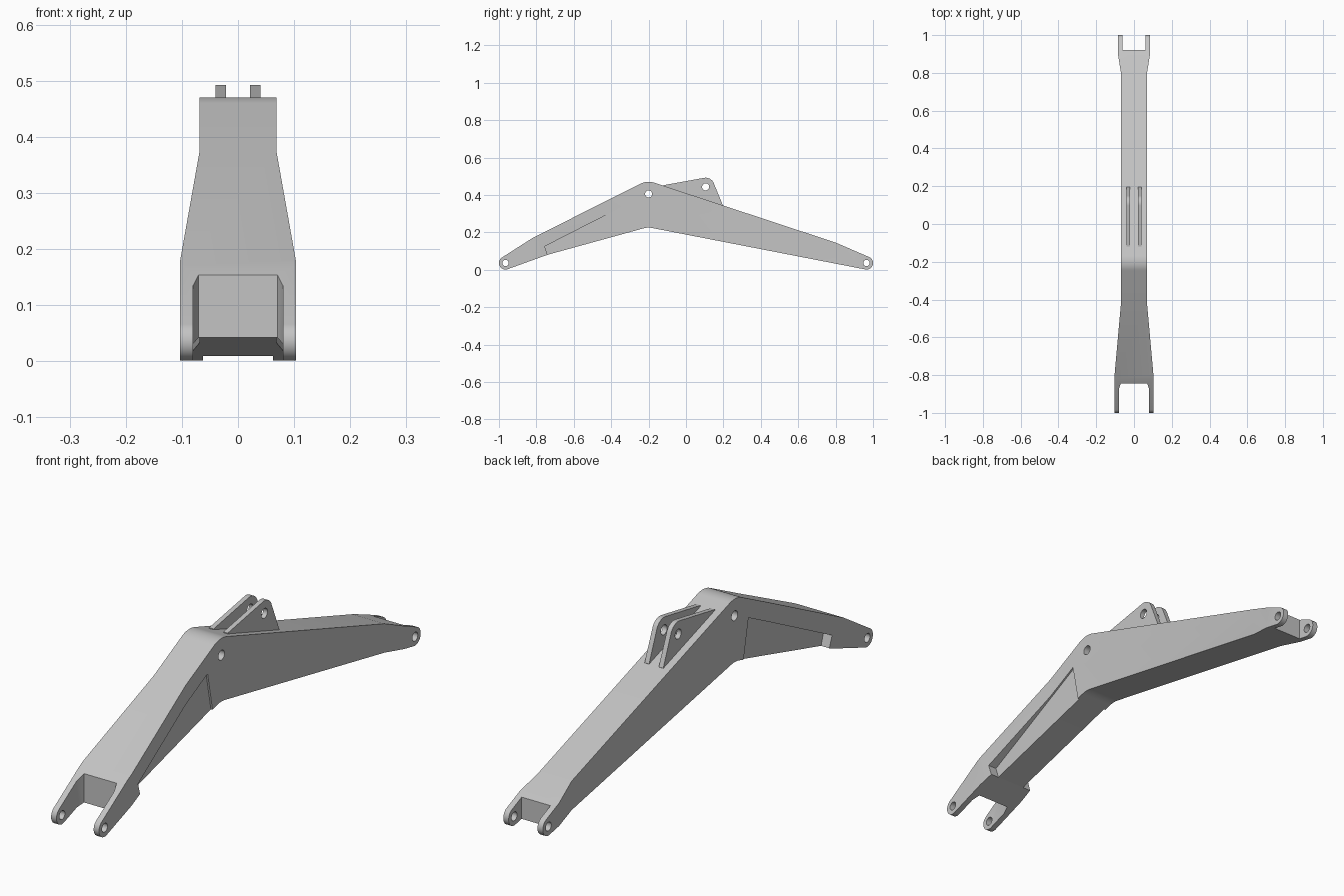
import bpy, bmesh, math
from mathutils import Vector

cube = bpy.data.objects.get("Cube")
if cube:
    bpy.data.objects.remove(cube, do_unlink=True)

steel = bpy.data.materials.new("steel_grey")
steel.use_nodes = True
GREY = (0.55, 0.55, 0.55, 1)
steel.diffuse_color = GREY
steel.node_tree.nodes["Principled BSDF"].inputs["Base Color"].default_value = GREY


def arc(cy, cz, r, start, end, steps=12):
    """Points on an arc, angles in degrees."""
    angles = [math.radians(start + (end - start) * i / steps) for i in range(steps + 1)]
    return [(cy + r * math.cos(a), cz + r * math.sin(a)) for a in angles]


def prism(name, outline, low, high, axis="X"):
    """Extrude an outline: (y, z) along X, or (x, y) along Z."""
    place = (lambda p, h: (h, *p)) if axis == "X" else (lambda p, h: (*p, h))
    bm = bmesh.new()
    face = bm.faces.new([bm.verts.new(place(p, low)) for p in outline])
    grown = bmesh.ops.extrude_face_region(bm, geom=[face])
    shift = Vector(place((0, 0), high - low))
    bmesh.ops.translate(bm, vec=shift,
                        verts=[v for v in grown["geom"] if isinstance(v, bmesh.types.BMVert)])
    bmesh.ops.recalc_face_normals(bm, faces=bm.faces)
    mesh = bpy.data.meshes.new(name)
    bm.to_mesh(mesh)
    bm.free()
    mesh.materials.append(steel)
    obj = bpy.data.objects.new(name, mesh)
    bpy.context.collection.objects.link(obj)
    return obj


def carve(obj, cutter, operation="DIFFERENCE"):
    """Apply a boolean and discard the cutter."""
    mod = obj.modifiers.new("carve", "BOOLEAN")
    mod.operation, mod.object, mod.solver = operation, cutter, "EXACT"
    bpy.context.view_layer.objects.active = obj
    bpy.ops.object.modifier_apply(modifier=mod.name)
    bpy.data.objects.remove(cutter, do_unlink=True)


def drill(obj, y, z, r):
    carve(obj, prism("pin_hole_cutter", arc(y, z, r, 0, 345, 23), -0.3, 0.3))


def finish(obj):
    bpy.ops.object.select_all(action="DESELECT")
    obj.select_set(True)
    bpy.context.view_layer.objects.active = obj
    bpy.ops.object.shade_smooth_by_angle(angle=math.radians(20))


# Boom body: bent side profile with rounded tips and knee
TIP_Y, TIP_Z, TIP_R = 0.965, 0.036, 0.035
profile = (arc(-TIP_Y, TIP_Z, TIP_R, 290, 122, 16)
           + [(-0.82, 0.17)]
           + arc(-0.2, 0.37, 0.1, 117, 72)
           + [(0.8, 0.145)]
           + arc(TIP_Y, TIP_Z, TIP_R, 66, -101, 16)
           + arc(-0.2, 0.125, 0.1, 79, 106)
           + [(-0.74, 0.08)])
boom = prism("boom_body", profile, -0.15, 0.15)

# Plan outline: flared ends, each with a fork slot
half_plan = [(0.07, -0.845), (0.08, -0.875), (0.08, -1.05), (0.103, -1.05),
             (0.103, -0.8), (0.069, -0.42), (0.069, 0.8), (0.085, 0.9),
             (0.085, 1.05), (0.062, 1.05), (0.062, 0.92)]
plan = half_plan + [(-x, y) for x, y in reversed(half_plan)]
carve(boom, prism("plan_cutter", plan, -0.2, 0.7, "Z"), "INTERSECT")

# Sunken lower side panels behind the front fork
panel = [(-0.755, 0.125), (-0.715, 0), (-0.212, 0), (-0.285, 0.365)]
for low, high in ((0.062, 0.2), (-0.2, -0.062)):
    carve(boom, prism("panel_cutter", panel, low, high))

# Pin holes at both tips and the knee
for y, z, r in ((-TIP_Y, TIP_Z, 0.017), (TIP_Y, TIP_Z, 0.017), (-0.2, 0.405, 0.019)):
    drill(boom, y, z, r)
finish(boom)

# Pair of cylinder lugs on top, sunk slightly into the body
lug_profile = ([(-0.12, 0.44), (-0.12, 0.452)]
               + arc(0.105, 0.445, 0.047, 100, 20)
               + [(0.197, 0.345), (0.19, 0.335)])
for side, x in (("left", 0.021), ("right", -0.04)):
    lug = prism(side + "_cylinder_lug", lug_profile, x, x + 0.019)
    drill(lug, 0.105, 0.443, 0.019)
    finish(lug)
